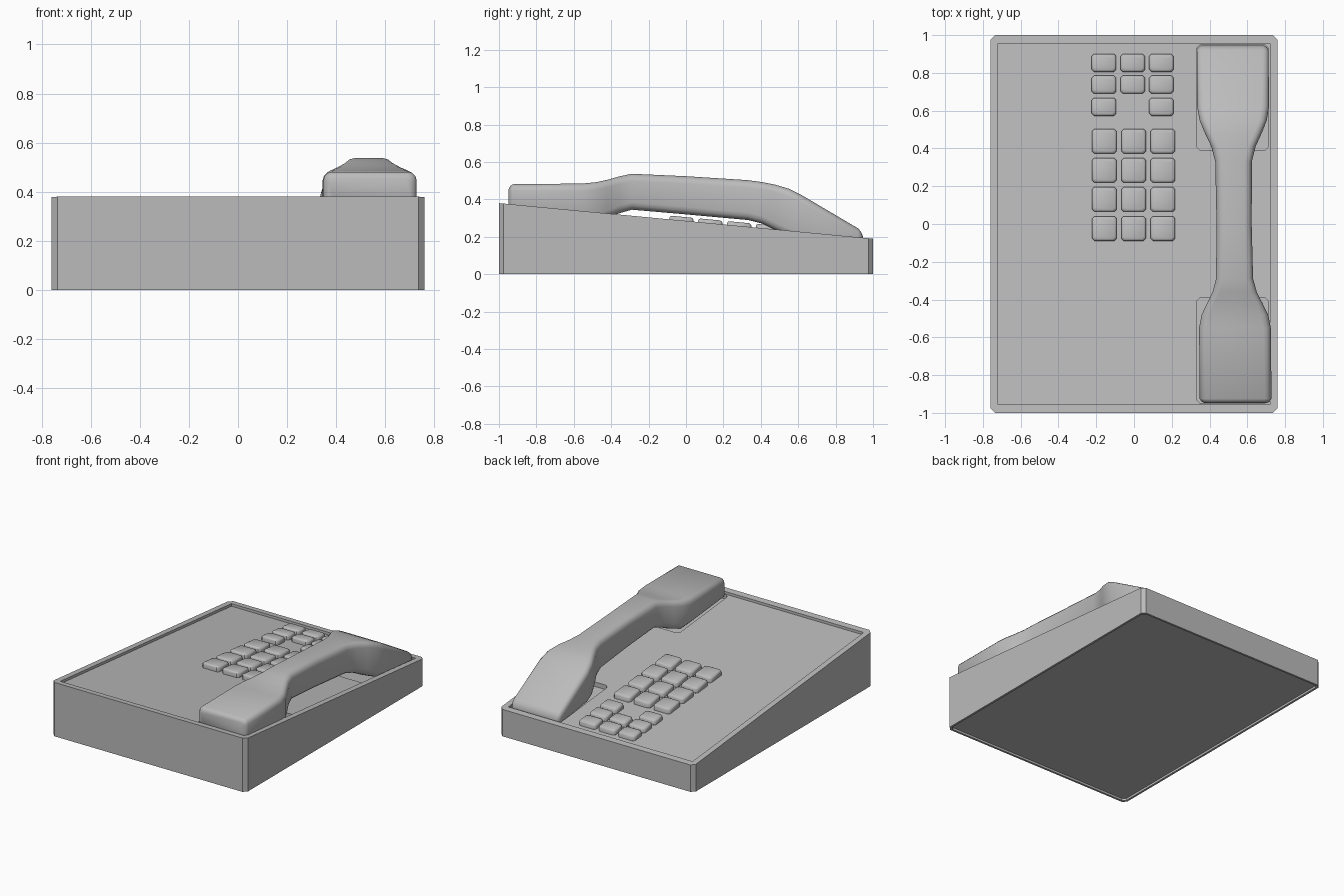
import bpy, bmesh, math

if "Cube" in bpy.data.objects:
    bpy.data.objects.remove(bpy.data.objects["Cube"])

grey = bpy.data.materials.new("light_grey")
grey.diffuse_color = (0.5, 0.5, 0.5, 1)
grey.use_nodes = True
grey.node_tree.nodes["Principled BSDF"].inputs["Base Color"].default_value = grey.diffuse_color


def slope(y):
    return 0.285 - 0.095 * y


def make(name, bm, smooth=None):
    bmesh.ops.recalc_face_normals(bm, faces=bm.faces)
    me = bpy.data.meshes.new(name)
    bm.to_mesh(me)
    bm.free()
    me.materials.append(grey)
    ob = bpy.data.objects.new(name, me)
    bpy.context.collection.objects.link(ob)
    if smooth:
        bpy.context.view_layer.objects.active = ob
        ob.select_set(True)
        bpy.ops.object.shade_smooth_by_angle(angle=math.radians(smooth))
        ob.select_set(False)
    return ob


def rect(x0, x1, y0, y1, c=0.0):
    if not c:
        return [(x0, y0), (x1, y0), (x1, y1), (x0, y1)]
    return [(x0 + c, y0), (x1 - c, y0), (x1, y0 + c), (x1, y1 - c),
            (x1 - c, y1), (x0 + c, y1), (x0, y1 - c), (x0, y0 + c)]


def stack(layers):
    """Solid joining outlines at given heights; layers hold (outline, height function)."""
    bm = bmesh.new()
    rings = [[bm.verts.new((x, y, h(y))) for x, y in pts] for pts, h in layers]
    n = len(rings[0])
    for a, b in zip(rings, rings[1:]):
        for i in range(n):
            bm.faces.new((a[i], a[(i + 1) % n], b[(i + 1) % n], b[i]))
    bm.faces.new(rings[0])
    bm.faces.new(rings[-1])
    return bm


def above(d):
    return lambda y: slope(y) + d


def flat(z):
    return lambda y: z


# Wedge-shaped housing with bevelled upright corners
outline = rect(-0.76, 0.76, -1, 1, 0.025)
base = make("housing", stack([(outline, flat(0)), (outline, above(0))]))


def cut(name, pts, lo, hi):
    cutter = make(name, stack([(pts, lo), (pts, hi)]))
    cutter.hide_render = True
    cutter.hide_viewport = True
    mod = base.modifiers.new(name, "BOOLEAN")
    mod.operation = "DIFFERENCE"
    mod.solver = "EXACT"
    mod.object = cutter


# Sunken top panel, two handset pockets and hollow underside
cut("panel_cutter", rect(-0.72, 0.72, -0.955, 0.955), above(-0.018), above(0.1))
for label, y0, y1 in (("front", -0.95, -0.39), ("back", 0.39, 0.95)):
    cut(label + "_pocket_cutter", rect(0.33, 0.713, y0, y1, 0.02), above(-0.05), above(0.05))
cut("underside_cutter", rect(-0.745, 0.745, -0.985, 0.985, 0.02), flat(-0.1), flat(0.015))


# Keys: bevelled caps standing on the panel
def key(name, x, y, w, d, top, rim):
    def r(k):
        return rect(x - w / 2 + k, x + w / 2 - k, y - d / 2 + k, y + d / 2 - k, 0.012)
    make(name, stack([(r(0), above(-0.02)), (r(0), above(top - rim)),
                      (r(rim * 0.35), above(top - rim * 0.35)), (r(rim), above(top))]), 40)


for row in range(4):
    for col in range(3):
        key("dial_key", -0.157 + 0.155 * col, 0.438 - 0.154 * row, 0.13, 0.13, 0.02, 0.012)
for row, y in enumerate((0.853, 0.738, 0.62)):
    for col in range(3):
        if (row, col) != (2, 1):
            key("function_key", -0.159 + 0.152 * col, y, 0.13, 0.095, 0.018, 0.012)

# Handset: rounded sections (y, top, bottom, half width, corner) swept front to back
sections = [
    (-0.948, 0.455, 0.36, 0.165, 0.02), (-0.94, 0.472, 0.35, 0.18, 0.03),
    (-0.925, 0.481, 0.335, 0.19, 0.035), (-0.55, 0.485, 0.30, 0.19, 0.04),
    (-0.48, 0.492, 0.285, 0.176, 0.04), (-0.42, 0.505, 0.30, 0.147, 0.04),
    (-0.36, 0.522, 0.325, 0.117, 0.04), (-0.29, 0.537, 0.345, 0.098, 0.04),
    (0.0, 0.524, 0.32, 0.093, 0.04), (0.33, 0.503, 0.29, 0.097, 0.04),
    (0.41, 0.492, 0.27, 0.117, 0.04), (0.48, 0.478, 0.235, 0.15, 0.04),
    (0.55, 0.457, 0.205, 0.178, 0.04), (0.62, 0.422, 0.185, 0.19, 0.04),
    (0.92, 0.245, 0.155, 0.19, 0.03), (0.935, 0.228, 0.155, 0.182, 0.025),
    (0.945, 0.205, 0.155, 0.168, 0.02),
]
bm = bmesh.new()
rings = []
for y, top, bottom, hw, c in sections:
    cx = 0.53 - 0.0085 * y
    ring = []
    for sx, sz, start in ((1, 1, 0), (-1, 1, 90), (-1, -1, 180), (1, -1, 270)):
        for step in range(4):
            a = math.radians(start + 30 * step)
            x = cx + sx * (hw - c) + c * math.cos(a)
            z = (top - c if sz > 0 else bottom + c) + c * math.sin(a)
            ring.append(bm.verts.new((x, y, z)))
    rings.append(ring)
for a, b in zip(rings, rings[1:]):
    for i in range(16):
        j = (i + 1) % 16
        bm.faces.new((a[i], a[j], b[j], b[i]))
bm.faces.new(rings[0])
bm.faces.new(rings[-1])
make("handset", bm, 50)
